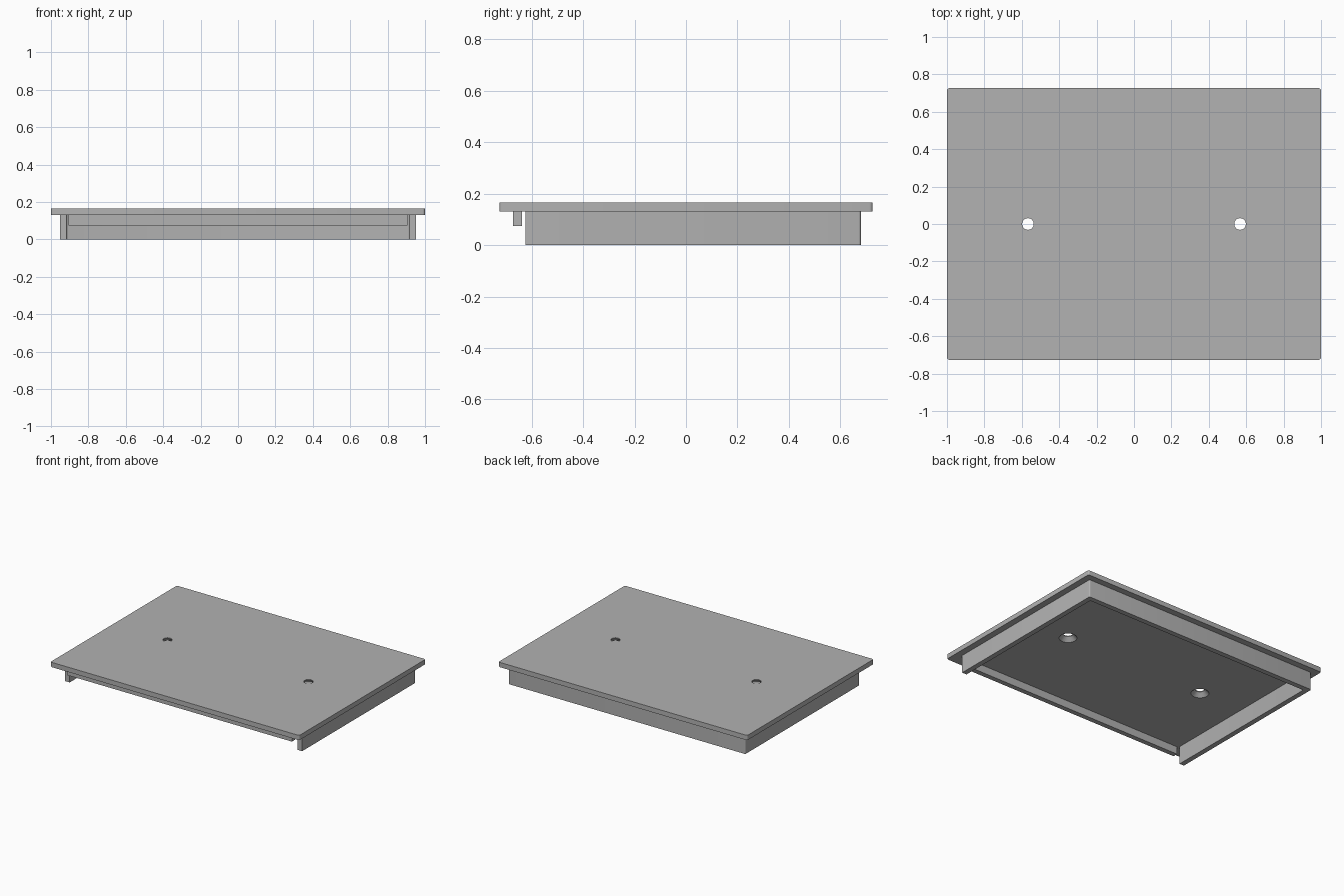
import bpy
import bmesh
from mathutils import Matrix

if "Cube" in bpy.data.objects:
    bpy.data.objects.remove(bpy.data.objects["Cube"], do_unlink=True)

grey = bpy.data.materials.new("plain grey")
grey.use_nodes = True
colour = (0.445, 0.445, 0.445, 1)
grey.diffuse_color = colour
grey.node_tree.nodes["Principled BSDF"].inputs["Base Color"].default_value = colour

PLATE_X, PLATE_Y = 1.0, 0.726
PLATE_LOW, PLATE_TOP = 0.13, 0.165
WALL_X, WALL_FRONT, WALL_BACK = 0.953, -0.625, 0.68
THICK = 0.037
HOLE_X, HOLE_R, SINK_R = 0.567, 0.031, 0.06


def add_object(name, bm):
    bmesh.ops.recalc_face_normals(bm, faces=bm.faces)
    mesh = bpy.data.meshes.new(name)
    bm.to_mesh(mesh)
    bm.free()
    mesh.materials.append(grey)
    obj = bpy.data.objects.new(name, mesh)
    bpy.context.collection.objects.link(obj)
    return obj


def prism(name, outline, low, high, radius=0, rounded=lambda co: True):
    """Extrude an outline upwards and round the chosen upright edges."""
    bm = bmesh.new()
    face = bm.faces.new([bm.verts.new((x, y, low)) for x, y in outline])
    up = bmesh.ops.extrude_face_region(bm, geom=[face])["geom"]
    bmesh.ops.translate(bm, vec=(0, 0, high - low),
                        verts=[v for v in up if isinstance(v, bmesh.types.BMVert)])
    if radius:
        edges = [e for e in bm.edges
                 if abs(e.verts[0].co.z - e.verts[1].co.z) > 0.001
                 and rounded(e.verts[0].co)]
        bmesh.ops.bevel(bm, geom=edges, offset=radius, segments=4,
                        profile=0.5, affect='EDGES')
    return add_object(name, bm)


def rectangle(x, y0, y1):
    return [(-x, y0), (x, y0), (x, y1), (-x, y1)]


def smooth(obj):
    bpy.ops.object.select_all(action='DESELECT')
    obj.select_set(True)
    bpy.context.view_layer.objects.active = obj
    bpy.ops.object.shade_smooth_by_angle()


# Cover plate with rounded corners
plate = prism("cover_plate", rectangle(PLATE_X, -PLATE_Y, PLATE_Y),
              PLATE_LOW, PLATE_TOP, 0.013)

# Screw holes, countersunk from below
for side in (-1, 1):
    bm = bmesh.new()
    for r_low, r_high, low, high in ((SINK_R, HOLE_R, PLATE_LOW - 0.0005, PLATE_TOP - 0.006),
                                     (HOLE_R, HOLE_R, PLATE_TOP - 0.006, PLATE_TOP + 0.02)):
        bmesh.ops.create_cone(bm, cap_ends=False, segments=32, radius1=r_low,
                              radius2=r_high, depth=high - low,
                              matrix=Matrix.Translation((side * HOLE_X, 0, (low + high) / 2)))
    bmesh.ops.remove_doubles(bm, verts=bm.verts, dist=0.0001)
    bmesh.ops.holes_fill(bm, edges=[e for e in bm.edges if e.is_boundary], sides=0)
    cutter = add_object("hole_cutter", bm)
    cutter.hide_render = True
    cut = plate.modifiers.new("hole", 'BOOLEAN')
    cut.operation = 'DIFFERENCE'
    cut.solver = 'EXACT'
    cut.object = cutter
    bpy.context.view_layer.objects.active = plate
    bpy.ops.object.modifier_apply(modifier=cut.name)
    bpy.data.objects.remove(cutter, do_unlink=True)
smooth(plate)

# Skirt along both sides and the back, open at the front
inner_x, inner_y = WALL_X - THICK, WALL_BACK - THICK
skirt = prism("skirt_wall",
              [(-WALL_X, WALL_FRONT), (-WALL_X, WALL_BACK), (WALL_X, WALL_BACK),
               (WALL_X, WALL_FRONT), (inner_x, WALL_FRONT), (inner_x, inner_y),
               (-inner_x, inner_y), (-inner_x, WALL_FRONT)],
              0, PLATE_LOW, 0.009, lambda co: co.y > 0)
smooth(skirt)

# Short lip under the front edge
prism("front_lip", rectangle(0.905, -0.673, -0.637), 0.075, PLATE_LOW)
